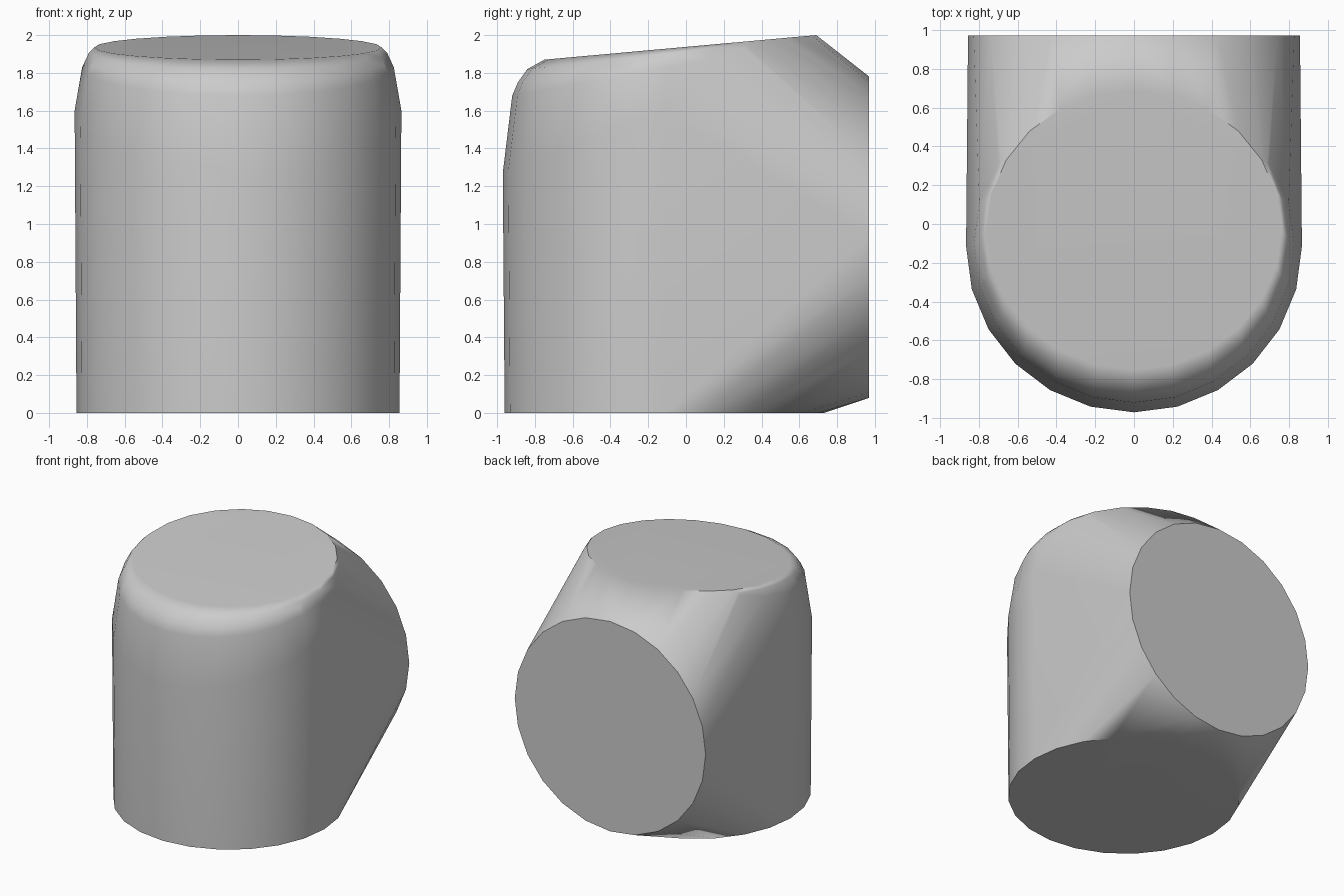
import bpy, bmesh, math

if "Cube" in bpy.data.objects:
    bpy.data.objects.remove(bpy.data.objects["Cube"])

SEGMENTS = 24


def grey_material(name, value):
    mat = bpy.data.materials.new(name)
    mat.use_nodes = True
    colour = (value, value, value, 1)
    mat.diffuse_color = colour
    mat.node_tree.nodes["Principled BSDF"].inputs["Base Color"].default_value = colour
    return mat


def ring(bm, rx, y_front, y_back, z_front, z_back, reach=1.0):
    """Tilted ellipse of points; reach limits how far round to the back it runs."""
    for i in range(SEGMENTS):
        a = math.tau * i / SEGMENTS
        t = math.sin(a)
        if t <= reach + 0.001:
            bm.verts.new((rx * math.cos(a),
                          (y_front + y_back) / 2 + t * (y_back - y_front) / 2,
                          (z_front + z_back) / 2 + t * (z_back - z_front) / 2))


bm = bmesh.new()

# Round foot and round back opening
ring(bm, 0.855, -0.96, 0.73, 0, 0)
ring(bm, 0.855, 0.97, 0.97, 0.08, 1.78)

# Shoulder rings that round off the front and sides below the top
ring(bm, 0.865, -0.97, 0.74, 1.27, 1.93, reach=0)
ring(bm, 0.825, -0.92, 0.72, 1.68, 1.98, reach=0.26)
ring(bm, 0.805, -0.89, 0.71, 1.75, 1.99, reach=0.5)
ring(bm, 0.79, -0.84, 0.70, 1.82, 1.99, reach=0.5)

# Tilted flat top
ring(bm, 0.76, -0.75, 0.69, 1.87, 2.0)

# Stretch one skin round all the rings
hull = bmesh.ops.convex_hull(bm, input=bm.verts[:])
loose = [v for v in bm.verts if not v.link_faces]
bmesh.ops.delete(bm, geom=loose, context="VERTS")
bmesh.ops.dissolve_limit(bm, angle_limit=math.radians(0.5),
                         verts=bm.verts[:], edges=bm.edges[:])
bmesh.ops.recalc_face_normals(bm, faces=bm.faces[:])

mesh = bpy.data.meshes.new("elbow_body")
bm.to_mesh(mesh)
bm.free()
mesh.materials.append(grey_material("plain grey", 0.6))
body = bpy.data.objects.new("elbow_body", mesh)
bpy.context.collection.objects.link(body)

# Smooth sides with crisp, flat end caps
bpy.context.view_layer.objects.active = body
body.select_set(True)
bpy.ops.object.shade_smooth_by_angle(angle=math.radians(46))
weighted = body.modifiers.new("flat_caps", "WEIGHTED_NORMAL")
weighted.keep_sharp = True
